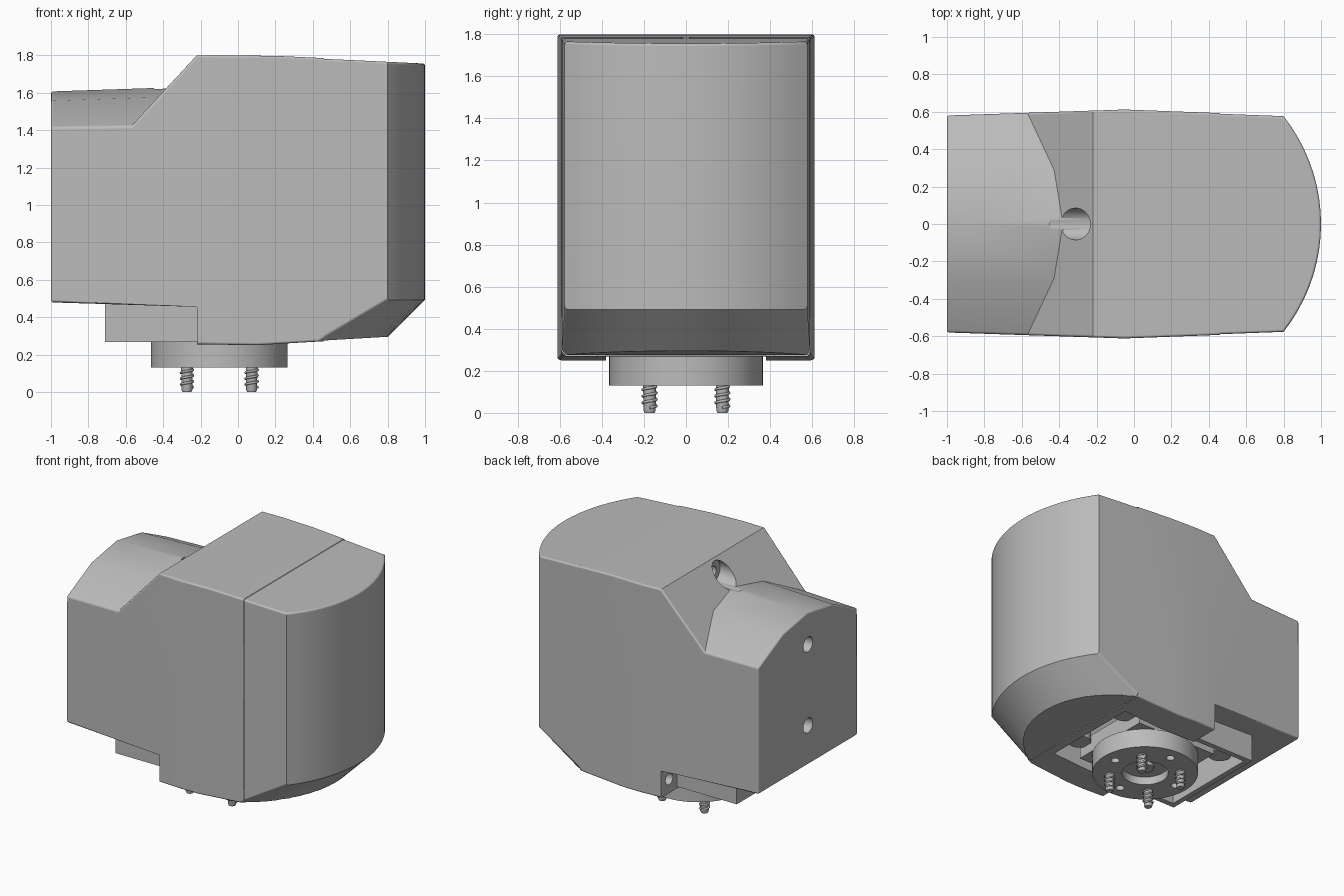
import bpy, bmesh
from math import sin, cos, pi, asin, sqrt, radians
from mathutils import Matrix

cube = bpy.data.objects.get("Cube")
if cube:
    bpy.data.objects.remove(cube)

grey = bpy.data.materials.new("plain grey")
grey.use_nodes = True
COLOUR = (0.5, 0.5, 0.5, 1)
grey.diffuse_color = COLOUR
grey.node_tree.nodes["Principled BSDF"].inputs["Base Color"].default_value = COLOUR


def add_object(name, bm):
    bmesh.ops.recalc_face_normals(bm, faces=bm.faces)
    mesh = bpy.data.meshes.new(name)
    bm.to_mesh(mesh)
    bm.free()
    mesh.materials.append(grey)
    obj = bpy.data.objects.new(name, mesh)
    bpy.context.collection.objects.link(obj)
    return obj


def loft(name, rings):
    """Closed solid through rings with equal point counts."""
    bm = bmesh.new()
    rows = [[bm.verts.new(p) for p in ring] for ring in rings]
    n = len(rows[0])
    for a, b in zip(rows, rows[1:]):
        for i in range(n):
            j = (i + 1) % n
            bm.faces.new((a[i], a[j], b[j], b[i]))
    bm.faces.new(rows[0])
    bm.faces.new(rows[-1])
    return add_object(name, bm)


def box(name, x, y, z):
    corners = [(x[0], y[0]), (x[1], y[0]), (x[1], y[1]), (x[0], y[1])]
    return loft(name, [[(*c, h) for c in corners] for h in z])


def rod(name, axis, centre, span, radius, sides=32):
    """Cylinder along x (centre is y, z) or along z (centre is x, y)."""
    a, b = centre
    turn = [2 * pi * i / sides for i in range(sides)]
    ring = [(a + radius * cos(t), b + radius * sin(t)) for t in turn]
    if axis == "x":
        return loft(name, [[(s, *p) for p in ring] for s in span])
    return loft(name, [[(*p, s) for p in ring] for s in span])


def select(obj):
    bpy.ops.object.select_all(action="DESELECT")
    obj.select_set(True)
    bpy.context.view_layer.objects.active = obj


def combine(target, other, operation):
    mod = target.modifiers.new("combine", "BOOLEAN")
    mod.operation = operation
    mod.solver = "EXACT"
    mod.object = other
    select(target)
    bpy.ops.object.modifier_apply(modifier=mod.name)
    bpy.data.objects.remove(other)


def smooth(obj, weighted=False):
    select(obj)
    bpy.ops.object.shade_smooth_by_angle(angle=radians(30))
    if weighted:
        obj.modifiers.new("even shading", "WEIGHTED_NORMAL").keep_sharp = True


# Housing: side profile plus rounded hump, trimmed to the plan outline
profile = [(-1.2, 0.485), (-0.22, 0.455), (-0.22, 0.255), (0.1, 0.25), (1.2, 0.315),
           (1.2, 1.75), (0.2, 1.797), (-0.22, 1.8), (-0.59, 1.4), (-1.2, 1.4)]
housing = loft("housing", [[(x, y, z) for x, z in profile] for y in (-0.8, 0.8)])

arch = [(-0.8, 1.0), (-0.8, 1.315), (-0.29, 1.565), (0, 1.615),
        (0.29, 1.565), (0.8, 1.315), (0.8, 1.0)]
hump = loft("hump", [[(x, y, z + rise) for y, z in arch]
                     for x, rise in ((-1.2, -0.015), (-0.3, 0.015))])
combine(housing, hump, "UNION")

ARC_X, ARC_R, STEPS = 0.06, 0.94, 18


def plan(z, shrink):
    """Plan outline with a bowed +x end of reduced radius."""
    r = ARC_R - shrink
    y = 0.58
    for _ in range(6):
        x = ARC_X + sqrt(r * r - y * y)
        y = 0.612 - 0.032 * (x + 0.05) / 0.85
    end = asin(y / r)
    pts = [(-0.05, 0.612), (-1, 0.58), (-1, -0.58), (-0.05, -0.612)]
    for i in range(STEPS + 1):
        t = end * (2 * i / STEPS - 1)
        pts.append((ARC_X + r * cos(t), r * sin(t)))
    return [(*p, z) for p in pts]


outline = loft("outline", [plan(0.2, 0.29), plan(0.49, 0), plan(2, 0)])
combine(housing, outline, "INTERSECT")

# Round the outer rims, leaving creases and the lower step sharp
bm = bmesh.new()
bm.from_mesh(housing.data)
bmesh.ops.remove_doubles(bm, verts=bm.verts, dist=0.0005)
bmesh.ops.dissolve_limit(bm, angle_limit=radians(0.5), verts=bm.verts, edges=bm.edges)


def is_rim(edge):
    if len(edge.link_faces) != 2 or not edge.is_convex:
        return False
    f, g = edge.link_faces
    for face in (f, g):
        if face.normal.x < -0.9 and face.calc_center_median().x > -0.9:
            return False
    wall = abs(f.normal.z) < 0.1 or abs(g.normal.z) < 0.1
    return wall and edge.calc_face_angle() > radians(57)


bmesh.ops.bevel(bm, geom=[e for e in bm.edges if is_rim(e)], offset=0.045,
                segments=4, profile=0.5, affect="EDGES", clamp_overlap=True)
bm.to_mesh(housing.data)
bm.free()

# Lower skirt and the open underside
combine(housing, box("skirt", (-0.71, -0.1), (-0.42, 0.42), (0.268, 0.6)), "UNION")
combine(housing, box("cavity", (-0.67, 0.4), (-0.38, 0.38), (0.1, 0.9)), "DIFFERENCE")

# Screw holes and the round pocket in the slope
holes = [((0, 1.37), (-1.1, -0.85), 0.055), ((0, 0.77), (-1.1, -0.85), 0.055),
         ((0, 1.7), (-0.45, -0.22), 0.085), ((0, 1.7), (-0.3, -0.05), 0.04),
         ((0.51, 0.36), (-0.3, -0.08), 0.042), ((-0.51, 0.36), (-0.3, -0.08), 0.042)]
for centre, span, radius in holes:
    combine(housing, rod("hole", "x", centre, span, radius), "DIFFERENCE")

# Split off the bowed end cap with a hairline step at the seam
SEAM = 0.46
cap = housing.copy()
cap.data = housing.data.copy()
cap.name = "end_cap"
bpy.context.collection.objects.link(cap)
for obj, is_cap in ((housing, False), (cap, True)):
    bm = bmesh.new()
    bm.from_mesh(obj.data)
    bmesh.ops.bisect_plane(bm, geom=bm.verts[:] + bm.edges[:] + bm.faces[:],
                           plane_co=(SEAM, 0, 0), plane_no=(1, 0, 0),
                           clear_outer=not is_cap, clear_inner=is_cap)
    if is_cap:
        bmesh.ops.scale(bm, vec=(1, 0.994, 0.995), verts=bm.verts,
                        space=Matrix.Translation((0, 0, -1.03)))
    bm.to_mesh(obj.data)
    bm.free()
    smooth(obj, weighted=True)

# Mounting disc with central recess and spare holes
DISC_X = -0.1
disc = rod("mounting_disc", "z", (DISC_X, 0), (0.13, 0.27), 0.365, 64)
combine(disc, rod("recess", "z", (DISC_X, 0), (0.1, 0.19), 0.16), "DIFFERENCE")
for dx, dy in ((1, 0), (-1, 0), (0, 1), (0, -1)):
    spot = (DISC_X + 0.27 * dx, 0.27 * dy)
    combine(disc, rod("hole", "z", spot, (0.1, 0.22), 0.03, 20), "DIFFERENCE")
smooth(disc)
smooth(rod("centre_hub", "z", (DISC_X, 0), (0.165, 0.2), 0.06))

# Inner carrier plate and bosses
box("carrier_plate", (-0.45, 0.22), (-0.32, 0.32), (0.27, 0.4))
for side in (-1, 1):
    for end, x in (("front", 0.29), ("rear", -0.57)):
        smooth(rod(f"{end}_boss", "z", (x, 0.24 * side), (0.34, 0.9), 0.08))

# Four threaded screws
for sx in (-1, 1):
    for sy in (-1, 1):
        x, y = DISC_X + 0.173 * sx, 0.173 * sy
        turn = [2 * pi * i / 20 for i in range(20)]
        shaft = [(0, 0.024), (0.012, 0.029), (0.14, 0.031)]
        smooth(loft("screw_shaft", [[(x + r * cos(t), y + r * sin(t), z) for t in turn]
                                    for z, r in shaft]))
        curve = bpy.data.curves.new("screw_thread", "CURVE")
        curve.dimensions = "3D"
        curve.bevel_depth = 0.007
        curve.bevel_resolution = 1
        curve.use_fill_caps = True
        path = curve.splines.new("POLY")
        path.points.add(60)
        for i, p in enumerate(path.points):
            t = i / 60
            a = 2 * pi * 3.2 * t
            p.co = (x + 0.032 * cos(a), y + 0.032 * sin(a), 0.025 + 0.1 * t, 1)
        curve.materials.append(grey)
        bpy.context.collection.objects.link(bpy.data.objects.new("screw_thread", curve))
